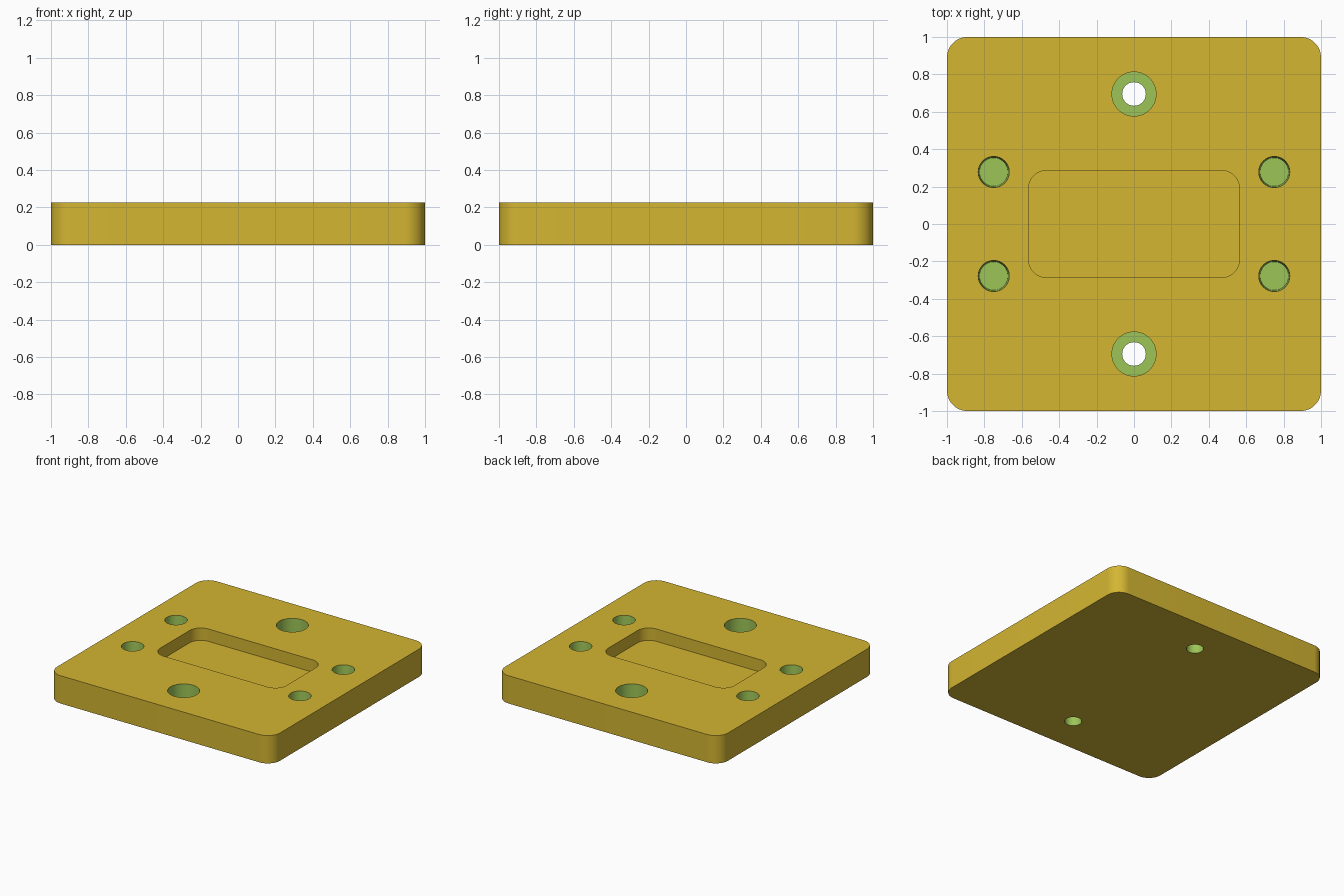
import bpy, bmesh, math

if "Cube" in bpy.data.objects:
    bpy.data.objects.remove(bpy.data.objects["Cube"])

H = 0.225


def material(name, rgb):
    m = bpy.data.materials.new(name)
    m.diffuse_color = (*rgb, 1)
    m.use_nodes = True
    m.node_tree.nodes["Principled BSDF"].inputs["Base Color"].default_value = m.diffuse_color
    return m


gold = material("gold", (0.658, 0.468, 0.032))
green = material("green", (0.337, 0.558, 0.098))


def finish(name, bm):
    bmesh.ops.recalc_face_normals(bm, faces=bm.faces)
    me = bpy.data.meshes.new(name)
    bm.to_mesh(me)
    bm.free()
    ob = bpy.data.objects.new(name, me)
    bpy.context.collection.objects.link(ob)
    return ob


def rounded_block(name, hx, hy, r, z0, z1, n=12):
    """Rounded rectangle extruded from z0 to z1."""
    bm = bmesh.new()
    ring = []
    for k, (sx, sy) in enumerate([(1, 1), (-1, 1), (-1, -1), (1, -1)]):
        for i in range(n + 1):
            a = math.pi / 2 * (k + i / n)
            ring.append(bm.verts.new((sx * (hx - r) + r * math.cos(a),
                                      sy * (hy - r) + r * math.sin(a), z0)))
    base = bm.faces.new(ring)
    ext = bmesh.ops.extrude_face_region(bm, geom=[base])
    bmesh.ops.translate(bm, vec=(0, 0, z1 - z0),
                        verts=[v for v in ext["geom"] if isinstance(v, bmesh.types.BMVert)])
    return finish(name, bm)


def round_cutter(name, x, y, profile, n=48):
    """Turned solid from (radius, z) pairs listed bottom to top."""
    bm = bmesh.new()
    rings = [[bm.verts.new((x + r * math.cos(math.tau * i / n),
                            y + r * math.sin(math.tau * i / n), z)) for i in range(n)]
             for r, z in profile]
    for lo, hi in zip(rings, rings[1:]):
        for i in range(n):
            j = (i + 1) % n
            bm.faces.new((lo[i], lo[j], hi[j], hi[i]))
    bm.faces.new(rings[0])
    bm.faces.new(rings[-1])
    return finish(name, bm)


# Plate and its central pocket
plate = rounded_block("plate", 1, 1, 0.11, 0, H)
cutters = [rounded_block("pocket_cutter", 0.565, 0.287, 0.1, H - 0.1, H + 0.1)]
holes = []

# Counterbored through holes
for y in (-0.695, 0.695):
    cutters.append(round_cutter("counterbore_cutter", 0, y,
                                [(0.063, -0.1), (0.063, 0.085), (0.118, 0.085), (0.118, H + 0.1)]))
    holes.append((0, y, 0.118))

# Slightly tapered blind holes
for x in (-0.75, 0.75):
    for y in (-0.278, 0.278):
        cutters.append(round_cutter("blind_hole_cutter", x, y,
                                    [(0.076, 0.075), (0.083, H), (0.083, H + 0.1)]))
        holes.append((x, y, 0.083))

# Cut the openings
bpy.context.view_layer.objects.active = plate
for c in cutters:
    mod = plate.modifiers.new("cut", 'BOOLEAN')
    mod.operation = 'DIFFERENCE'
    mod.solver = 'EXACT'
    mod.object = c
    bpy.ops.object.modifier_apply(modifier=mod.name)
    bpy.data.objects.remove(c)

# Green inside the holes, gold elsewhere
plate.data.materials.clear()
plate.data.materials.append(gold)
plate.data.materials.append(green)
for f in plate.data.polygons:
    c = f.center
    inside = 0.001 < c.z < H - 0.001 and any(
        math.hypot(c.x - x, c.y - y) < r + 0.01 for x, y, r in holes)
    f.material_index = 1 if inside else 0

# Smooth walls with crisp edges
bpy.ops.object.select_all(action='DESELECT')
plate.select_set(True)
bpy.ops.object.shade_smooth_by_angle(angle=math.radians(30))
